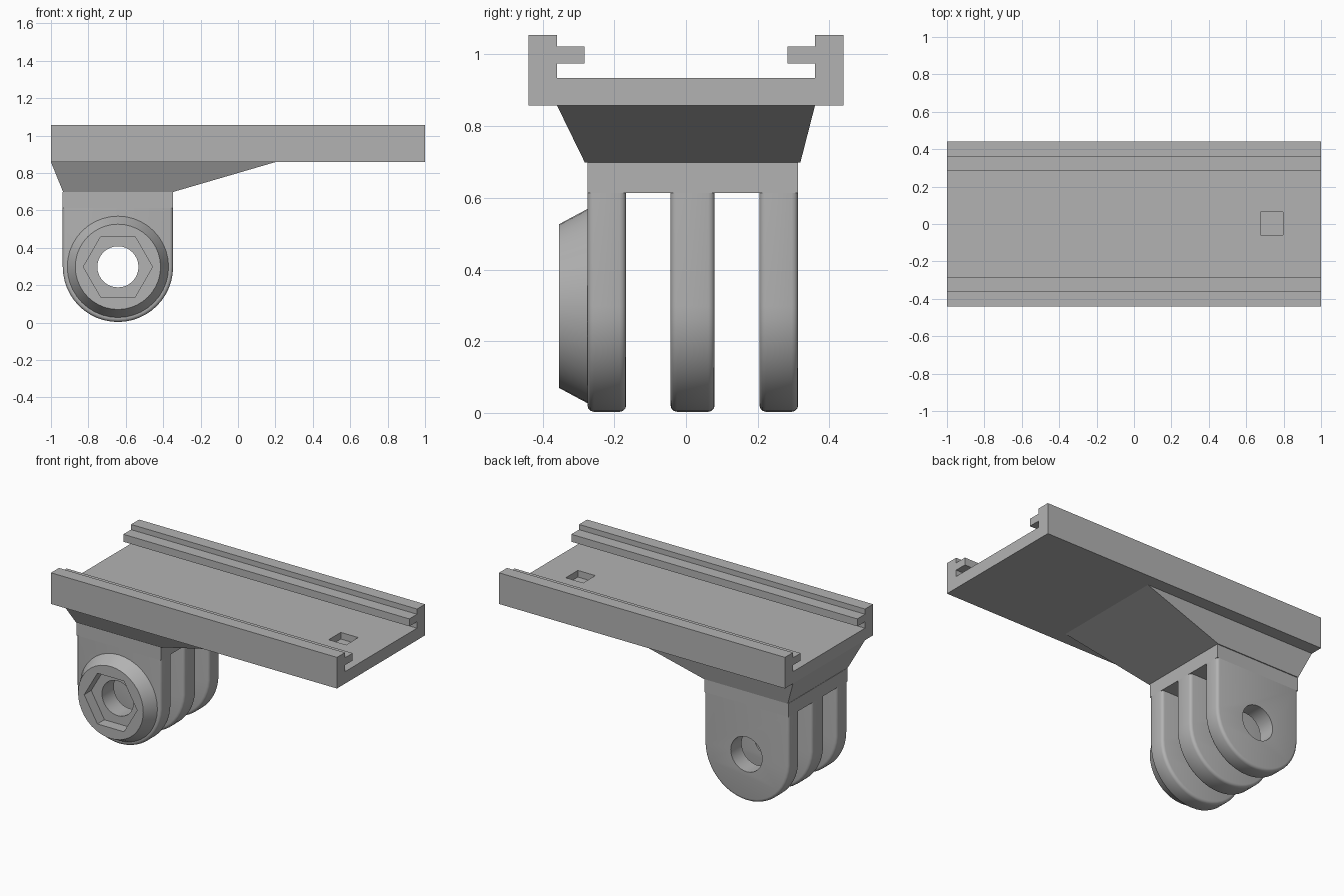
import bpy, bmesh, math
from mathutils import Vector

cube = bpy.data.objects.get("Cube")
if cube:
    bpy.data.objects.remove(cube, do_unlink=True)

grey = bpy.data.materials.new("plain grey")
grey.use_nodes = True
grey.diffuse_color = (0.45, 0.45, 0.45, 1)
grey.node_tree.nodes["Principled BSDF"].inputs["Base Color"].default_value = (0.45, 0.45, 0.45, 1)

CX, CZ, R = -0.642, 0.298, 0.295   # pivot centre and finger radius


def loft(name, ring_a, ring_b, round_below=None):
    """Closed solid between two matching rings of points."""
    bm = bmesh.new()
    a = [bm.verts.new(p) for p in ring_a]
    b = [bm.verts.new(p) for p in ring_b]
    bm.faces.new(a)
    bm.faces.new(b)
    n = len(a)
    for i in range(n):
        j = (i + 1) % n
        bm.faces.new((a[i], a[j], b[j], b[i]))
    bmesh.ops.recalc_face_normals(bm, faces=bm.faces)
    if round_below is not None:
        rim = [e for e in bm.edges
               if abs(e.verts[0].co.y - e.verts[1].co.y) < 1e-5
               and min(v.co.z for v in e.verts) < round_below]
        bmesh.ops.bevel(bm, geom=rim, offset=0.018, segments=3,
                        profile=0.5, affect='EDGES')
    mesh = bpy.data.meshes.new(name)
    bm.to_mesh(mesh)
    bm.free()
    mesh.materials.append(grey)
    obj = bpy.data.objects.new(name, mesh)
    bpy.context.collection.objects.link(obj)
    return obj


def rect(x0, x1, y0, y1, z):
    return [(x0, y0, z), (x1, y0, z), (x1, y1, z), (x0, y1, z)]


def circle(r, y, n):
    return [(CX + r * math.cos(math.tau * i / n), y, CZ + r * math.sin(math.tau * i / n))
            for i in range(n)]


def activate(obj):
    bpy.ops.object.select_all(action='DESELECT')
    obj.select_set(True)
    bpy.context.view_layer.objects.active = obj


def cut(obj, cutter):
    activate(obj)
    mod = obj.modifiers.new("cut", 'BOOLEAN')
    mod.operation = 'DIFFERENCE'
    mod.solver = 'EXACT'
    mod.object = cutter
    bpy.ops.object.modifier_apply(modifier=mod.name)


# Sliding plate with a lipped rail along both sides
half = [(0.44, 0.858), (0.44, 1.055), (0.36, 1.055), (0.36, 1.022),
        (0.283, 1.022), (0.283, 0.975), (0.36, 0.975), (0.36, 0.934)]
profile = half + [(-y, z) for y, z in reversed(half)]
plate = loft("rail_plate", [(-1, y, z) for y, z in profile], [(1, y, z) for y, z in profile])

# Square latch pocket in the plate
pocket = loft("pocket_cutter", rect(0.675, 0.797, -0.058, 0.063, 0.892),
              rect(0.675, 0.797, -0.058, 0.063, 0.96))
cut(plate, pocket)

# Sloped neck and solid block under the plate
loft("sloped_neck", rect(-0.935, -0.348, -0.282, 0.319, 0.698),
     rect(-1, 0.2, -0.36, 0.36, 0.858))
loft("finger_block", rect(CX - R, CX + R, -0.275, 0.313, 0.613),
     rect(CX - R, CX + R, -0.275, 0.313, 0.698))

# Three round-ended fingers with softened rims
outline = [(CX + R, 0.613)]
outline += [(CX + R * math.cos(t), CZ + R * math.sin(t))
            for t in (-math.pi * i / 24 for i in range(25))]
outline += [(CX - R, 0.613)]
fingers = []
for name, y0, y1 in (("front_finger", -0.275, -0.167),
                     ("middle_finger", -0.043, 0.08),
                     ("back_finger", 0.205, 0.313)):
    fingers.append(loft(name, [(x, y0, z) for x, z in outline],
                        [(x, y1, z) for x, z in outline], round_below=0.6))

# Chamfered boss holding the nut
boss = loft("nut_boss", circle(0.272, -0.273, 40), circle(0.228, -0.355, 40))
hexagon = loft("hex_cutter", circle(0.185, -0.4, 6), circle(0.185, -0.285, 6))
cut(boss, hexagon)

# Bolt hole through everything
bore = loft("bore_cutter", circle(0.11, -0.5, 32), circle(0.11, 0.5, 32))
for part in fingers + [boss]:
    cut(part, bore)

for cutter in (pocket, hexagon, bore):
    bpy.data.objects.remove(cutter, do_unlink=True)

for part in fingers + [boss]:
    activate(part)
    bpy.ops.object.shade_smooth_by_angle(angle=math.radians(35))
